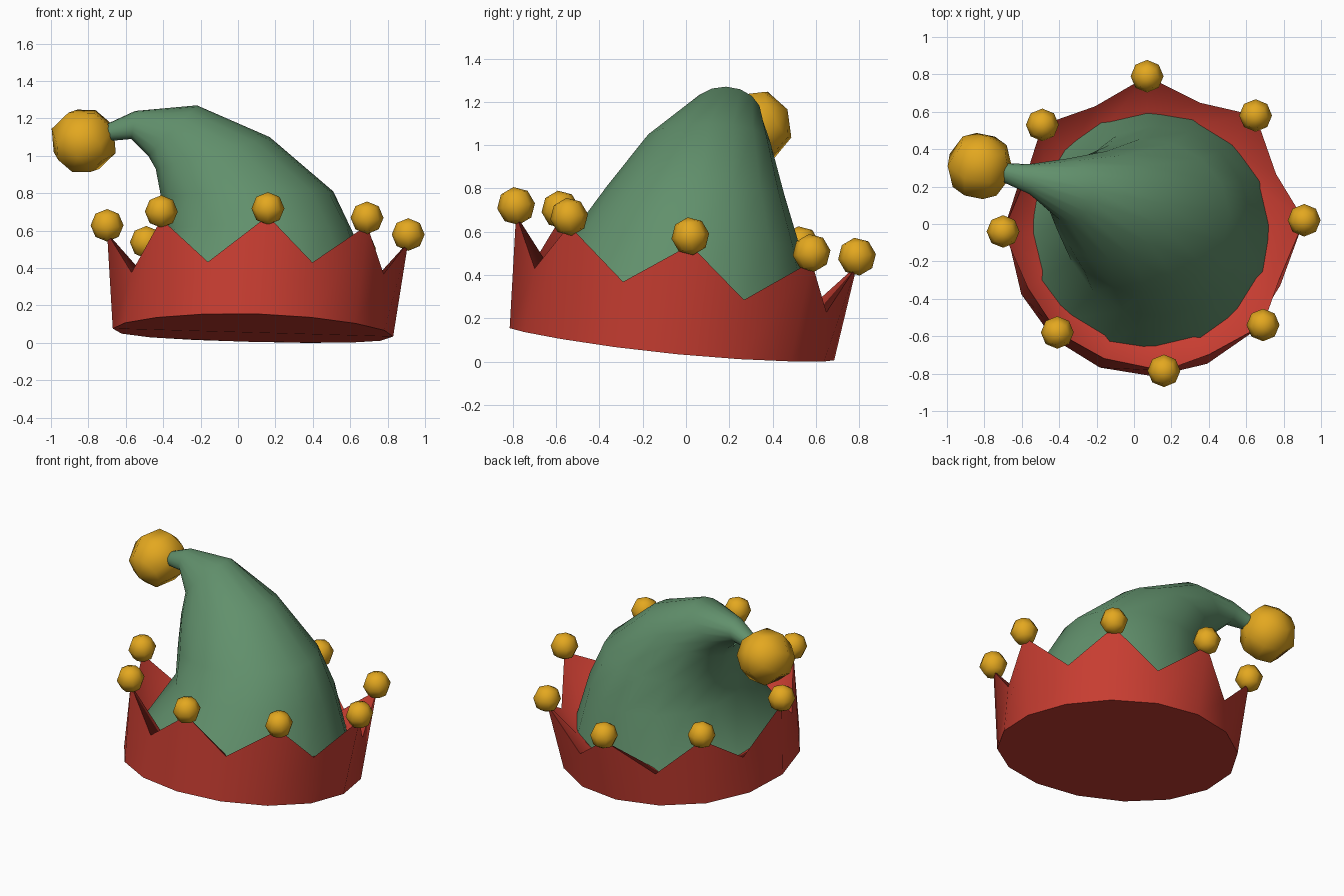
import bpy, bmesh, math
from mathutils import Vector, Matrix

cube = bpy.data.objects.get("Cube")
if cube:
    bpy.data.objects.remove(cube, do_unlink=True)


def material(name, r, g, b):
    m = bpy.data.materials.new(name)
    m.use_nodes = True
    m.diffuse_color = (r, g, b, 1)
    bsdf = m.node_tree.nodes["Principled BSDF"]
    bsdf.inputs["Base Color"].default_value = (r, g, b, 1)
    bsdf.inputs["Roughness"].default_value = 0.8
    return m


RED = material("felt red", 0.58, 0.047, 0.031)
GREEN = material("felt green", 0.12, 0.28, 0.15)
GOLD = material("bell gold", 0.77, 0.39, 0.014)
BROWN = material("bell hole brown", 0.14, 0.045, 0.012)


def finish(name, bm, mats, angle):
    bmesh.ops.recalc_face_normals(bm, faces=bm.faces[:])
    mesh = bpy.data.meshes.new(name)
    bm.to_mesh(mesh)
    bm.free()
    obj = bpy.data.objects.new(name, mesh)
    bpy.context.collection.objects.link(obj)
    for mat in mats:
        mesh.materials.append(mat)
    bpy.ops.object.select_all(action="DESELECT")
    obj.select_set(True)
    bpy.context.view_layer.objects.active = obj
    bpy.ops.object.shade_smooth_by_angle(angle=math.radians(angle))


def loft(name, rings, mat, angle):
    """Skin closed rings of points and cap both ends."""
    bm = bmesh.new()
    loops = [[bm.verts.new(p) for p in ring] for ring in rings]
    for a, b in zip(loops, loops[1:]):
        for i in range(len(a)):
            j = (i + 1) % len(a)
            bm.faces.new((a[i], a[j], b[j], b[i]))
    bm.faces.new(loops[0][::-1])
    bm.faces.new(loops[-1])
    finish(name, bm, [mat], angle)


SIDES = 16
ANGLES = [math.radians(2) + i * math.tau / SIDES for i in range(SIDES)]


def ring(cx, cy, radius, height):
    pts = []
    for a in ANGLES:
        x, y = cx + radius * math.cos(a), cy + radius * math.sin(a)
        pts.append((x, y, height(x, y)))
    return pts


# Zigzag band: sagging base, pointed rim, and inner lip
def base_z(x, y):
    d = y + 0.065
    return 0.055 - 0.1 * d + 0.045 * d * d - 0.025 * (x - 0.08)


# Rim points, anticlockwise from the left side
TIPS = [(0.91, 0.02), (0.65, 0.58), (0.07, 0.79), (-0.49, 0.53),
        (-0.7, -0.04), (-0.41, -0.58), (0.16, -0.785), (0.69, -0.54)]

base = ring(0.08, -0.065, 0.75, base_z)
rim = ring(0.095, -0.035, 0.73, lambda x, y: 0.325 - 0.15 * y)
rim[::2] = [(x, y, 0.565 - 0.15 * y - 0.025 * x) for x, y in TIPS]
lip = ring(0.09, -0.035, 0.6, lambda x, y: 0.27 - 0.15 * y)
loft("zigzag_band", [base, rim, lip], RED, 60)


# Bells: coarse spheres, one with a small dark hole cut as an inset face
def bell(name, center, radius, hole=None):
    bm = bmesh.new()
    bmesh.ops.create_uvsphere(bm, u_segments=8, v_segments=4, radius=radius)
    turn = Matrix.Rotation(math.radians(8), 4, "X")
    if hole:
        bm.normal_update()
        face = next(f for f in bm.faces if len(f.verts) == 4)
        turn = face.normal.rotation_difference(hole).to_matrix().to_4x4()
        bmesh.ops.inset_individual(bm, faces=[face], thickness=0.033)
        face.material_index = 1
    bmesh.ops.transform(bm, matrix=Matrix.Translation(center) @ turn, verts=bm.verts[:])
    finish(name, bm, [GOLD, BROWN] if hole else [GOLD], 60)


for n, tip in enumerate(rim[::2]):
    bell(f"rim_bell_{n + 1}", Vector(tip) + Vector((0, 0, 0.04)), 0.088)
bell("tip_bell", Vector((-0.825, 0.31, 1.08)), 0.183, Vector((-0.66, 0.12, -0.74)))

# Bent cone: left and right edge of each section, then its depth and tilt
sections = [
    ((-0.56, 0.28), (0.74, 0.26), -0.04, 0.64, -0.14),
    ((-0.38, 0.59), (0.62, 0.58), 0.015, 0.51, -0.1),
    ((-0.41, 0.77), (0.51, 0.81), 0.045, 0.41, -0.05),
    ((-0.44, 0.93), (0.17, 1.1), 0.095, 0.295, 0),
    ((-0.48, 1.0), (-0.22, 1.27), 0.18, 0.17, 0),
    ((-0.57, 1.09), (-0.55, 1.24), 0.24, 0.08, 0),
    ((-0.68, 1.08), (-0.68, 1.18), 0.27, 0.055, 0),
    ((-0.76, 1.06), (-0.76, 1.14), 0.29, 0.04, 0),
]
cone = []
for (lx, lz), (rx, rz), cy, depth, tilt in sections:
    pts = []
    for a in ANGLES:
        t, s = (1 + math.cos(a)) / 2, math.sin(a) * depth
        pts.append((lx + (rx - lx) * t, cy + s, lz + (rz - lz) * t + tilt * s))
    cone.append(pts)
loft("bent_cone", cone, GREEN, 60)
